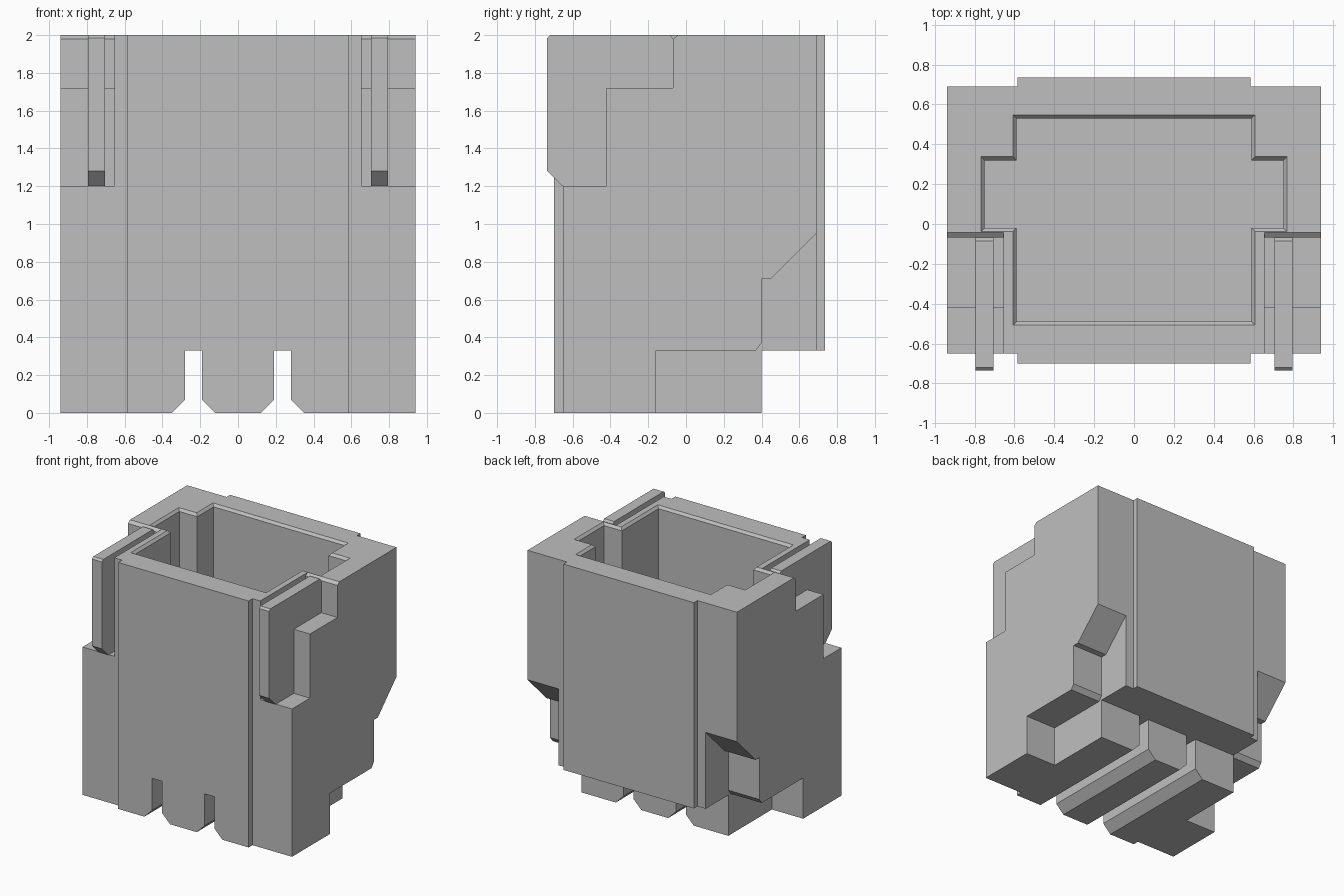
import bpy
import bmesh

cube = bpy.data.objects.get("Cube")
if cube:
    bpy.data.objects.remove(cube, do_unlink=True)

# One grey plastic
GREY = (0.52, 0.52, 0.52, 1)
plastic = bpy.data.materials.new("grey plastic")
plastic.use_nodes = True
plastic.diffuse_color = GREY
plastic.node_tree.nodes["Principled BSDF"].inputs["Base Color"].default_value = GREY


def loft(name, rings):
    """Closed solid through matching rings of 3D points."""
    bm = bmesh.new()
    loops = [[bm.verts.new(p) for p in ring] for ring in rings]
    n = len(loops[0])
    for a, b in zip(loops, loops[1:]):
        for i in range(n):
            j = (i + 1) % n
            bm.faces.new((a[i], a[j], b[j], b[i]))
    bm.faces.new(loops[0])
    bm.faces.new(loops[-1])
    bmesh.ops.recalc_face_normals(bm, faces=bm.faces)
    mesh = bpy.data.meshes.new(name)
    bm.to_mesh(mesh)
    bm.free()
    mesh.materials.append(plastic)
    obj = bpy.data.objects.new(name, mesh)
    bpy.context.collection.objects.link(obj)
    return obj


def prism(name, profile, axis, lo, hi):
    """Extrude a 2D profile along x, y or z."""
    place = {"x": lambda a, b, t: (t, a, b),
             "y": lambda a, b, t: (a, t, b),
             "z": lambda a, b, t: (a, b, t)}[axis]
    return loft(name, [[place(a, b, t) for a, b in profile] for t in (lo, hi)])


def cut(target, cutter):
    """Subtract the cutter, then discard it."""
    cutter.hide_render = True
    mod = target.modifiers.new("cut", "BOOLEAN")
    mod.operation = "DIFFERENCE"
    mod.solver = "EXACT"
    mod.object = cutter
    bpy.context.view_layer.objects.active = target
    bpy.ops.object.modifier_apply(modifier=mod.name)
    bpy.data.objects.remove(cutter, do_unlink=True)


def mirrored(half):
    """Complete a right-half outline across the centre line."""
    return half + [(-x, y) for x, y in reversed(half)]


# Housing with raised front and back panels
housing = prism("housing", mirrored([
    (0.585, -0.70), (0.585, -0.65), (0.94, -0.65),
    (0.94, 0.69), (0.585, 0.69), (0.585, 0.735)]), "z", 0, 2)


# Cross-shaped socket with a chamfered rim
def socket_ring(o, z):
    half = [(0.59 + o, -0.49 - o), (0.59 + o, -0.02 - o), (0.75 + o, -0.02 - o),
            (0.75 + o, 0.32 + o), (0.59 + o, 0.32 + o), (0.59 + o, 0.53 + o)]
    return [(x, y, z) for x, y in mirrored(half)]


cut(housing, loft("socket_cutter", [
    socket_ring(0, 0.45), socket_ring(0, 1.98), socket_ring(0.036, 2.02)]))

# Recess under the back
cut(housing, prism("back_recess_cutter", [
    (0.40, -0.1), (0.40, 0.33), (0.9, 0.33), (0.9, -0.1)], "x", -1.1, 1.1))

# Stepped shoulders and lower back corners on both sides
shoulder = [(-0.9, 1.2), (-0.42, 1.2), (-0.42, 1.72), (-0.068, 1.72),
            (-0.068, 1.98), (-0.042, 2.0), (-0.042, 2.1), (-0.9, 2.1)]
corner = [(-0.16, -0.1), (-0.16, 0.33), (0.37, 0.33), (0.40, 0.37),
          (0.40, 0.71), (0.45, 0.71), (0.80, 1.06), (0.80, -0.1)]
for s in (-1, 1):
    cut(housing, prism("shoulder_cutter", shoulder, "x", s * 0.655, s * 1.1))
    cut(housing, prism("corner_cutter", corner, "x", s * 0.66, s * 1.1))

# Two flared slots between the feet
for s in (-1, 1):
    slot = [(0.19, 0.33), (0.28, 0.33), (0.28, 0.07), (0.35, 0),
            (0.35, -0.1), (0.12, -0.1), (0.12, 0), (0.19, 0.07)]
    cut(housing, prism("slot_cutter", [(s * x, z) for x, z in slot], "y", -0.9, 0.6))

# Upright key ribs standing in the shoulders
rib = [(-0.735, 1.28), (-0.655, 1.2), (-0.42, 1.2), (-0.42, 1.72), (-0.068, 1.72),
       (-0.068, 1.98), (-0.085, 2), (-0.72, 2), (-0.735, 1.985)]
for side, s in (("left", 1), ("right", -1)):
    prism(side + "_key_rib", rib, "x", s * 0.705, s * 0.795)
